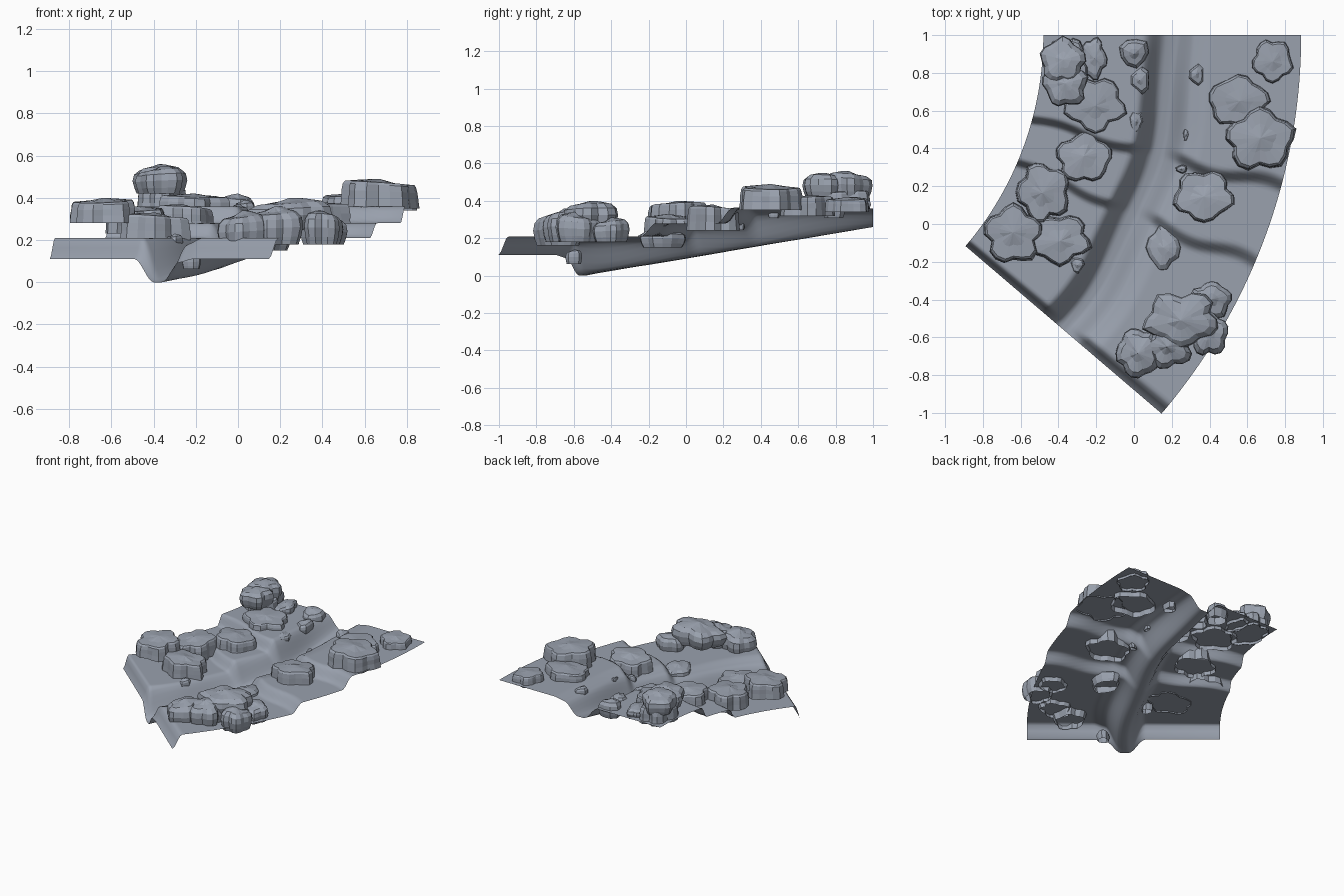
import bpy
import bmesh
import math
import random
from mathutils import Vector

random.seed(7)

default_cube = bpy.data.objects.get("Cube")
if default_cube:
    bpy.data.objects.remove(default_cube, do_unlink=True)

# One stone colour for everything
stone = bpy.data.materials.new("grey stone")
stone.use_nodes = True
colour = (0.32, 0.355, 0.42, 1)
stone.diffuse_color = colour
stone.node_tree.nodes["Principled BSDF"].inputs["Base Color"].default_value = colour


def make_object(name, bm):
    mesh = bpy.data.meshes.new(name)
    bm.to_mesh(mesh)
    bm.free()
    mesh.materials.append(stone)
    obj = bpy.data.objects.new(name, mesh)
    bpy.context.collection.objects.link(obj)


def smoothstep(low, high, value):
    t = max(0, min(1, (value - low) / (high - low)))
    return t * t * (3 - 2 * t)


# Ground: a bent strip with stepped banks and a sloping stream bed
CENTRE_X, CENTRE_Y = -2.2, 1.0
INNER, OUTER, SWEEP = 1.72, 3.085, 40.5


def bank_height(angle, radius):
    bent = angle + 0.5 * math.sin(radius * 11)
    height = 0.36
    height -= 0.08 * smoothstep(14.4, 16, bent)
    height -= 0.07 * smoothstep(22.4, 24, bent)
    height -= 0.1 * smoothstep(39.2, SWEEP, angle)
    return height


def ground_height(angle, radius):
    floor = 0.26 * (1 - math.sin(math.radians(angle)) / math.sin(math.radians(SWEEP)))
    r = radius + 0.012 * math.sin(math.radians(angle * 18))
    left_wall = 1 - smoothstep(2.25, 2.37, r)
    right_wall = 0.85 * smoothstep(2.42, 2.53, r) + 0.15 * smoothstep(2.52, 2.62, r)
    bank = bank_height(angle, radius)
    return floor + (bank - floor) * max(left_wall, right_wall)


def make_ground(rows=120, columns=80):
    bm = bmesh.new()
    grid = []
    for i in range(rows + 1):
        angle = SWEEP * i / rows
        a = math.radians(angle)
        line = []
        for j in range(columns + 1):
            radius = INNER + (OUTER - INNER) * j / columns
            line.append(bm.verts.new((CENTRE_X + radius * math.cos(a),
                                      CENTRE_Y - radius * math.sin(a),
                                      ground_height(angle, radius))))
        grid.append(line)
    for near, far in zip(grid, grid[1:]):
        for j in range(columns):
            bm.faces.new((near[j], far[j], far[j + 1], near[j + 1]))
    for face in bm.faces:
        face.smooth = True
    make_object("stream_ground", bm)


# Rocks: lobed outlines stacked in rings, open underneath, fitted to a box
SLAB = [(1, 0), (0.97, 0.35), (0.96, 0.62), (0.93, 0.85), (0.87, 0.94), (0.45, 0.98)]
BOULDER = [(0.84, 0), (0.93, 0.22), (1, 0.5), (0.95, 0.75), (0.75, 0.92), (0.35, 0.99)]


def make_rock(name, rings, x_range, y_range, z_range, lobes=5, sides=20):
    phase = random.uniform(0, math.pi)
    outline = []
    for i in range(sides):
        a = math.tau * i / sides
        r = 0.76 + 0.24 * abs(math.cos(lobes * a / 2 + phase)) + random.uniform(-0.04, 0.04)
        outline.append(Vector((r * math.cos(a), r * math.sin(a))))
    # fit the outline to the wanted box
    limits = []
    for axis in (0, 1):
        values = [p[axis] for p in outline]
        limits.append((min(values), max(values) - min(values)))
    for p in outline:
        for axis, (low, high) in enumerate((x_range, y_range)):
            p[axis] = low + (high - low) * (p[axis] - limits[axis][0]) / limits[axis][1]
    middle = Vector((sum(x_range) / 2, sum(y_range) / 2))
    z0, z1 = z_range
    tilt = random.uniform(0, math.tau)

    bm = bmesh.new()
    loops = []
    for scale, level in rings:
        loop = []
        for i, p in enumerate(outline):
            wobble = scale * (1 + random.uniform(-0.025, 0))
            xy = middle + (p - middle) * wobble
            sag = 0.08 * level * (1 + math.cos(math.tau * i / sides + tilt))
            loop.append(bm.verts.new((xy.x, xy.y, z0 + (z1 - z0) * (level - sag))))
        loops.append(loop)
    for low, high in zip(loops, loops[1:]):
        for i in range(sides):
            k = (i + 1) % sides
            bm.faces.new((low[i], low[k], high[k], high[i]))
    peak = bm.verts.new((middle.x, middle.y, z1))
    for i in range(sides):
        bm.faces.new((loops[-1][i], loops[-1][(i + 1) % sides], peak))
    make_object(name, bm)


def make_pebble(name, x, y, size, top, stretch=1.3):
    make_rock(name, BOULDER, (x - size, x + size),
              (y - size * stretch, y + size * stretch),
              (top - size * 1.4 - 0.015, top), lobes=3, sides=9)


make_ground()

# Flat slabs on the +x bank
make_rock("back_corner_slab", SLAB, (0.62, 0.85), (0.74, 0.98), (0.34, 0.42))
make_rock("lower_step_slab", SLAB, (0.39, 0.73), (0.5, 0.8), (0.32, 0.43))
make_rock("upper_step_slab", SLAB, (0.48, 0.86), (0.28, 0.63), (0.35, 0.49))
make_rock("lone_slab", SLAB, (0.2, 0.54), (0, 0.29), (0.24, 0.38))

# Flat slabs on the -x bank
make_rock("tower_foot_slab", SLAB, (-0.38, -0.03), (0.47, 0.78), (0.33, 0.42))
make_rock("ledge_slab", SLAB, (-0.42, -0.11), (0.22, 0.5), (0.25, 0.37))
make_rock("rear_pile_slab", SLAB, (-0.63, -0.34), (0, 0.33), (0.23, 0.36))
make_rock("top_pile_slab", SLAB, (-0.8, -0.48), (-0.21, 0.12), (0.28, 0.4))
make_rock("low_pile_slab", SLAB, (-0.56, -0.22), (-0.23, 0.05), (0.2, 0.33))

# Stacked boulder tower at the back
make_rock("tower_base", SLAB, (-0.48, -0.24), (0.66, 0.99), (0.34, 0.46))
make_rock("tower_top_back", BOULDER, (-0.5, -0.25), (0.74, 1), (0.42, 0.56))
make_rock("tower_top_front", BOULDER, (-0.49, -0.24), (0.62, 0.87), (0.42, 0.55))
make_rock("tower_side_rock", BOULDER, (-0.28, -0.14), (0.76, 0.99), (0.34, 0.42))

# Boulder heap near the front
make_rock("heap_crown", BOULDER, (0.04, 0.45), (-0.66, -0.36), (0.25, 0.4))
make_rock("heap_front", BOULDER, (-0.1, 0.14), (-0.82, -0.55), (0.16, 0.34))
make_rock("heap_middle", BOULDER, (0.04, 0.31), (-0.77, -0.53), (0.18, 0.36))
make_rock("heap_back", BOULDER, (0.3, 0.52), (-0.5, -0.3), (0.18, 0.31))
make_rock("heap_side", BOULDER, (0.29, 0.5), (-0.7, -0.45), (0.18, 0.34))

# Loose rocks along the stream
make_rock("stream_boulder", BOULDER, (0.06, 0.25), (-0.25, 0), (0.15, 0.25), lobes=4, sides=14)
make_pebble("bank_rock_back", 0, 0.9, 0.08, 0.42, 1)
make_pebble("bank_rock_middle", 0.03, 0.76, 0.05, 0.39, 1.5)
make_pebble("bank_rock_front", 0.01, 0.54, 0.04, 0.37, 1.6)
make_pebble("far_bank_rock", 0.33, 0.79, 0.04, 0.38, 1.5)
make_pebble("far_bank_chip", 0.275, 0.47, 0.015, 0.345, 2)
make_pebble("step_chip", 0.25, 0.29, 0.03, 0.3, 0.8)
make_pebble("bend_rock", -0.3, -0.22, 0.04, 0.23, 1.1)
make_pebble("mouth_rock", -0.22, -0.6, 0.045, 0.14, 1)
